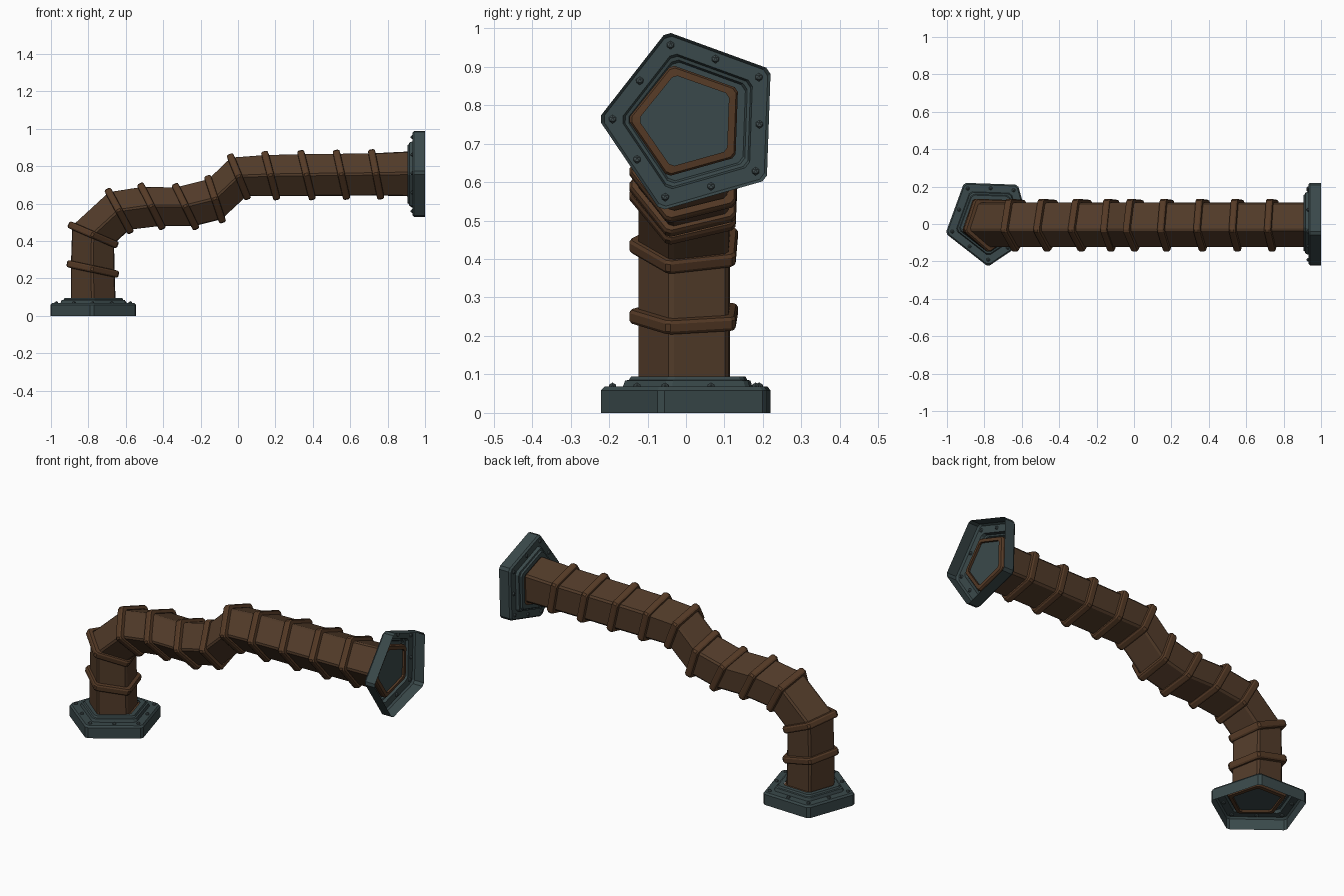
import bpy, bmesh, math
from mathutils import Vector

if "Cube" in bpy.data.objects:
    bpy.data.objects.remove(bpy.data.objects["Cube"])


def material(name, rgb):
    m = bpy.data.materials.new(name)
    m.diffuse_color = (*rgb, 1)
    m.use_nodes = True
    m.node_tree.nodes["Principled BSDF"].inputs["Base Color"].default_value = m.diffuse_color
    return m


BROWN = material("pipe brown", (0.083, 0.043, 0.022))
RUST = material("ring brown", (0.090, 0.042, 0.019))
SLATE = material("slate metal", (0.042, 0.066, 0.069))
BOLT = material("bolt metal", (0.060, 0.084, 0.088))


def pentagon(r, cut=0.009, roll=-2):
    """Pentagon with nipped corners, one corner towards -y; (y, v) pairs."""
    c = [Vector((r * math.cos(math.radians(180 + roll + 72 * k)),
                 r * math.sin(math.radians(180 + roll + 72 * k)))) for k in range(5)]
    pts = []
    for k in range(5):
        for n in (c[k - 1], c[(k + 1) % 5]):
            pts.append(c[k] + (n - c[k]).normalized() * cut)
    return pts


class Frame:
    """Plane holding the y axis and an in-plane direction v, with its normal."""
    def __init__(self, origin, v, normal, scale=1.0):
        self.o, self.v, self.n, self.s = Vector(origin), Vector(v), Vector(normal), scale

    def at(self, u, v, h=0.0):
        return self.o + Vector((0, u, 0)) + self.v * v * self.s + self.n * h


def loft(name, loops, mat, closed=False, caps=False):
    bm = bmesh.new()
    rows = [[bm.verts.new(p) for p in loop] for loop in loops]
    pairs = list(zip(rows, rows[1:]))
    if closed:
        pairs.append((rows[-1], rows[0]))
    for a, b in pairs:
        for i in range(len(a)):
            j = (i + 1) % len(a)
            bm.faces.new((a[i], a[j], b[j], b[i]))
    if caps:
        bm.faces.new(rows[0][::-1])
        bm.faces.new(rows[-1])
    bmesh.ops.recalc_face_normals(bm, faces=bm.faces)
    me = bpy.data.meshes.new(name)
    bm.to_mesh(me)
    bm.free()
    me.materials.append(mat)
    ob = bpy.data.objects.new(name, me)
    bpy.context.collection.objects.link(ob)
    return ob


RING_R, PIPE_R, PIPE_Y = 0.157, 0.133, 0.005
RING_SPAN = 2 * max(p[1] for p in pentagon(RING_R))


def section(x1, z1, x2, z2):
    """Cross-section from the outer (left/top) and inner (right/bottom) ring ends."""
    a, b = Vector((x1, 0, z1)), Vector((x2, 0, z2))
    v = (a - b).normalized()
    return Frame((a + b) / 2 + Vector((0, PIPE_Y, 0)), v,
                 Vector((0, 1, 0)).cross(v), (a - b).length / RING_SPAN)


# Ring positions along the pipe, read in the xz plane
rings = [section(*s) for s in (
    (-0.915, 0.28, -0.635, 0.22), (-0.907, 0.49, -0.64, 0.375),
    (-0.70, 0.68, -0.57, 0.44), (-0.525, 0.708, -0.40, 0.46),
    (-0.34, 0.706, -0.22, 0.46), (-0.165, 0.75, -0.08, 0.495),
    (-0.045, 0.865, 0.055, 0.62), (0.14, 0.88, 0.21, 0.617),
    (0.333, 0.885, 0.40, 0.617), (0.523, 0.887, 0.583, 0.619),
    (0.712, 0.89, 0.765, 0.62))]
start = section(-0.915, 0.07, -0.63, 0.07)
end = section(0.93, 0.902, 0.93, 0.614)

# Pipe body, mitred at every ring
loft("pipe", [[f.at(*p) for p in pentagon(PIPE_R)] for f in [start] + rings + [end]], BROWN)

# Raised rings, plus one seated inside each flange
for i, f in enumerate(rings + [start, end]):
    prof = [(PIPE_R - 0.004, -0.02), (RING_R - 0.006, -0.018), (RING_R, -0.010),
            (RING_R, 0.010), (RING_R - 0.006, 0.018), (PIPE_R - 0.004, 0.02)]
    loft(f"ring_{i + 1}", [[f.at(*p, h) for p in pentagon(r)] for r, h in prof],
         RUST, closed=True)


def flange(name, origin, v, normal):
    f = Frame(origin, v, normal)
    # Hollow stepped shell
    prof = [(0.245, 0), (0.245, 0.058), (0.236, 0.068), (0.188, 0.068), (0.182, 0.084),
            (0.172, 0.086), (0.166, 0.095), (0.138, 0.095)]
    loft(name, [[f.at(*p, h) for p in pentagon(r, 0.012)] for r, h in prof], SLATE)
    # Plate closing the pipe mouth
    g = Frame(Vector(origin) - Vector((0, 0.012, 0)), v, normal)
    loft(name + "_plate", [[g.at(*p, h) for p in pentagon(PIPE_R)] for h in (0.062, 0.07)],
         SLATE, caps=True)
    # Bolts at corners and edge middles
    bm = bmesh.new()
    for k in range(10):
        a = math.radians(178 + 36 * k)
        r = 0.208 if k % 2 == 0 else 0.174
        made = bmesh.ops.create_icosphere(bm, subdivisions=1, radius=0.011)
        bmesh.ops.translate(bm, verts=made["verts"],
                            vec=f.at(r * math.cos(a), r * math.sin(a), 0.068))
    me = bpy.data.meshes.new(name + "_bolts")
    bm.to_mesh(me)
    bm.free()
    me.materials.append(BOLT)
    bpy.context.collection.objects.link(bpy.data.objects.new(name + "_bolts", me))


flange("base_flange", (-0.772, 0.017, 0), (-1, 0, 0), (0, 0, 1))
flange("end_flange", (1.0, 0.017, 0.756), (0, 0, 1), (-1, 0, 0))
